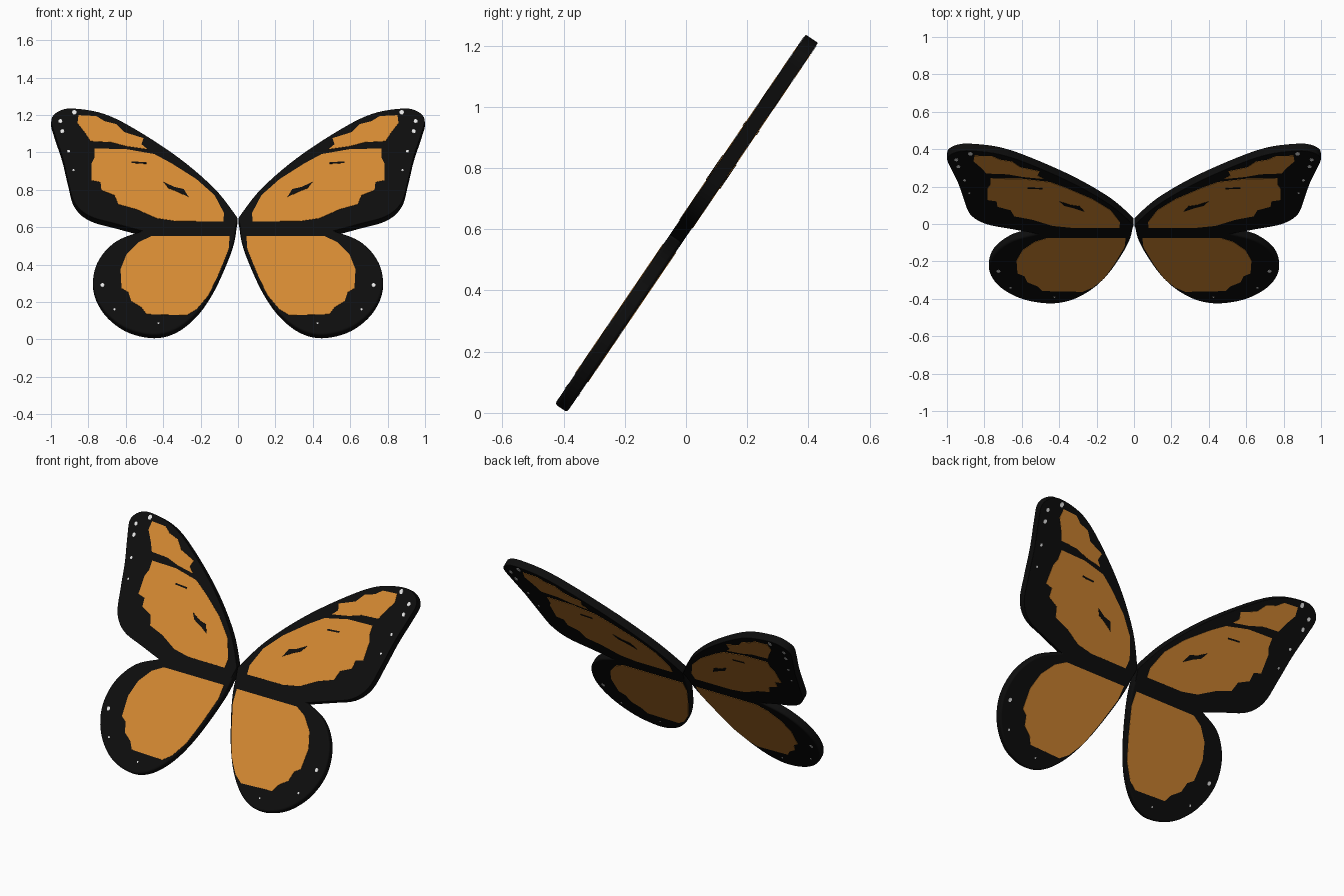
import bpy, bmesh, math
from mathutils import Matrix, Vector

if "Cube" in bpy.data.objects:
    bpy.data.objects.remove(bpy.data.objects["Cube"])

TILT = math.atan2(1.207, 0.82)   # wings lean back
ZC = 0.617                       # height of the wing root
H = 0.024                        # half thickness
FRAME = Matrix.Translation((0, 0, ZC)) @ Matrix.Rotation(TILT, 4, 'X')


def material(name, rgb):
    m = bpy.data.materials.new(name)
    m.diffuse_color = (*rgb, 1)
    m.use_nodes = True
    m.node_tree.nodes["Principled BSDF"].inputs["Base Color"].default_value = m.diffuse_color
    return m


BLACK = material("black", (0.004, 0.004, 0.004))
ORANGE = material("orange", (0.66, 0.25, 0.032))
WHITE = material("white", (0.85, 0.85, 0.85))


def spline(pts, n=5):
    """Open smooth curve through the points."""
    v = [Vector(p) for p in pts]
    v = [v[0]] + v + [v[-1]]
    out = []
    for a, b, c, d in zip(v, v[1:], v[2:], v[3:]):
        for i in range(n):
            t = i / n
            out.append(0.5 * (2 * b + (c - a) * t + (2 * a - 5 * b + 4 * c - d) * t * t
                              + (3 * b - a - 3 * c + d) * t ** 3))
    return [tuple(p) for p in out] + [tuple(pts[-1])]


def prisms(name, loops, layers, mat, bevel=0):
    """Extrude front-view outlines across the wing thickness, mirrored in x."""
    bm = bmesh.new()
    for loop in loops:
        for lo, hi in layers:
            f = bm.faces.new([bm.verts.new((x, (z - ZC) / math.sin(TILT), lo)) for x, z in loop])
            ext = bmesh.ops.extrude_face_region(bm, geom=[f])["geom"]
            bmesh.ops.translate(bm, vec=(0, 0, hi - lo),
                                verts=[g for g in ext if isinstance(g, bmesh.types.BMVert)])
    bmesh.ops.recalc_face_normals(bm, faces=bm.faces)
    bm.transform(FRAME)
    me = bpy.data.meshes.new(name)
    bm.to_mesh(me)
    bm.free()
    ob = bpy.data.objects.new(name, me)
    bpy.context.collection.objects.link(ob)
    me.materials.append(mat)
    if bevel:
        bpy.ops.object.select_all(action='DESELECT')
        ob.select_set(True)
        bpy.context.view_layer.objects.active = ob
        bpy.ops.object.shade_smooth_by_angle(angle=math.radians(40))
        b = ob.modifiers.new("rounded rim", 'BEVEL')
        b.width, b.segments, b.limit_method = bevel, 3, 'ANGLE'
        b.angle_limit = math.radians(60)
    ob.modifiers.new("mirror", 'MIRROR').use_mirror_merge = False
    return ob


def squeeze(pts):
    return [(x, ZC + (z - ZC) * 0.978) for x, z in pts]


def lower(pts):
    return [(x, z - H * math.cos(TILT)) for x, z in pts]


def plates(top):
    return [(H - 0.002, H + top), (-H - top, -H + 0.002)]


# Black wing bodies
fore = spline([(.003, .63), (.015, .655), (.125, .797), (.313, .963), (.543, 1.118),
               (.714, 1.205), (.875, 1.235), (.955, 1.222), (.998, 1.175), (.98, 1.096),
               (.94, .973), (.91, .845), (.875, .722), (.794, .647), (.65, .604),
               (.516, .567)]) + [(.015, .578)]
hind = [(.516, .61)] + spline([(.516, .567), (.65, .513), (.741, .417), (.775, .305), (.757, .203),
               (.693, .107), (.586, .032), (.447, .002), (.329, .032), (.222, .118),
               (.136, .241), (.062, .401), (.02, .524), (.005, .63)])
prisms("forewing", [squeeze(fore)], [(-H, H)], BLACK, 0.01)
prisms("hindwing", [squeeze(hind)], [(-H, H)], BLACK, 0.01)

# Orange panels
fore_cell = [(.078, .63), (.075, .675), (.125, .77), (.222, .856), (.356, .941), (.447, .99),
             (.596, 1.016), (.767, 1.02), (.767, .973), (.783, .941), (.783, .85), (.735, .84),
             (.73, .797), (.66, .77), (.64, .722), (.543, .695), (.436, .647), (.329, .631)]
tip_patch = [(.484, 1.016), (.516, 1.043), (.505, 1.075), (.607, 1.107), (.65, 1.15),
             (.714, 1.166), (.757, 1.193), (.853, 1.198), (.858, 1.155), (.816, 1.102),
             (.789, 1.059), (.676, 1.053), (.596, 1.032)]
hind_cell = [(.045, .551), (.05, .481), (.104, .348), (.158, .235), (.222, .16), (.275, .128),
             (.489, .134), (.516, .171), (.57, .203), (.586, .251), (.623, .273), (.628, .374),
             (.596, .455), (.532, .519), (.463, .551)]
prisms("forewing_panels", [lower(fore_cell), lower(tip_patch)], plates(0.002), ORANGE)
prisms("hindwing_panel", [lower(hind_cell)], plates(0.002), ORANGE)

# Dark vein marks inside the forewing panel
marks = [[(.265, .76), (.29, .802), (.34, .813), (.398, .84), (.372, .807), (.318, .786)],
         [(.49, .945), (.57, .95), (.57, .942), (.49, .937)]]
prisms("vein_marks", [lower(m) for m in marks], plates(0.004), BLACK)

# White dots along the rim
dots = [(.875, 1.213, .013), (.95, 1.166, .011), (.939, 1.112, .011), (.906, 1.005, .008),
        (.88, .904, .006), (.725, .289, .011), (.66, .16, .006), (.425, .086, .005)]
rings = [[(x + r * math.cos(i * math.pi / 4), z + r * math.sin(i * math.pi / 4)) for i in range(8)]
         for x, z, r in dots]
prisms("rim_dots", [lower(r) for r in rings], plates(0.002), WHITE)
